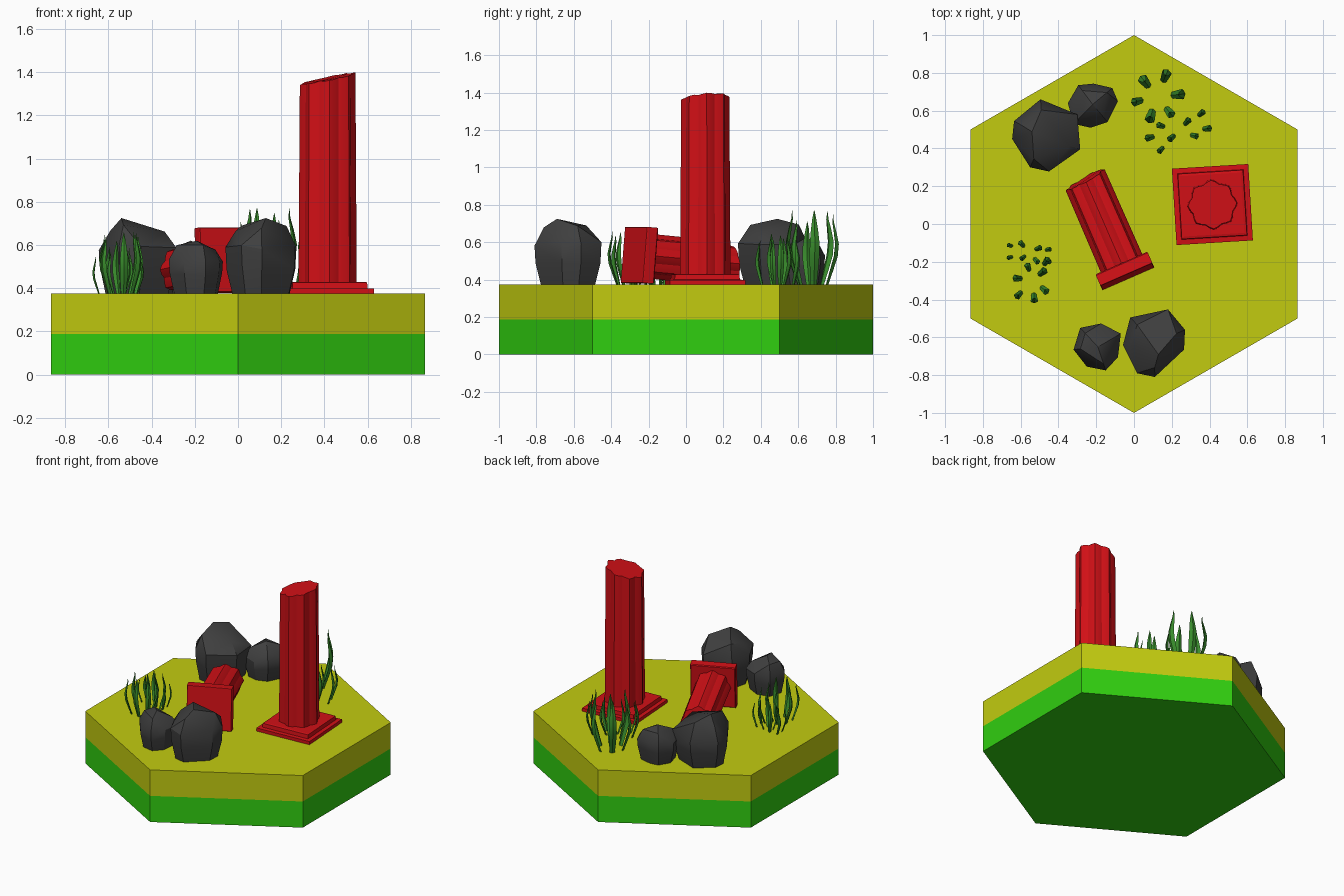
import bpy, bmesh, math, random
from mathutils import Vector, Matrix

if "Cube" in bpy.data.objects:
    bpy.data.objects.remove(bpy.data.objects["Cube"])

random.seed(4)
GROUND = 0.375


def material(name, rgb):
    m = bpy.data.materials.new(name)
    m.diffuse_color = (*rgb, 1)
    m.use_nodes = True
    m.node_tree.nodes["Principled BSDF"].inputs["Base Color"].default_value = m.diffuse_color
    return m


GREEN = material("grass_green", (0.03, 0.62, 0.005))
YELLOW = material("sand_yellow", (0.54, 0.60, 0.005))
RED = material("column_red", (0.64, 0.005, 0.008))
LEAF = material("leaf_green", (0.04, 0.26, 0.025))
STONE = material("stone_dark", (0.05, 0.05, 0.05))


def finish(bm, name, mat, smooth=None):
    bmesh.ops.recalc_face_normals(bm, faces=bm.faces)
    me = bpy.data.meshes.new(name)
    bm.to_mesh(me)
    bm.free()
    ob = bpy.data.objects.new(name, me)
    bpy.context.collection.objects.link(ob)
    me.materials.append(mat)
    if smooth:
        bpy.ops.object.select_all(action='DESELECT')
        ob.select_set(True)
        bpy.context.view_layer.objects.active = ob
        bpy.ops.object.shade_smooth_by_angle(angle=math.radians(smooth))
    return ob


def loft(bm, rings, mat=Matrix()):
    """Skin a stack of closed rings and cap both ends."""
    rows = [[bm.verts.new(mat @ Vector(p)) for p in ring] for ring in rings]
    n = len(rows[0])
    for a, b in zip(rows, rows[1:]):
        for i in range(n):
            j = (i + 1) % n
            bm.faces.new((a[i], a[j], b[j], b[i]))
    bm.faces.new(rows[0][::-1])
    bm.faces.new(rows[-1])


def ngon(r, z, n, start):
    return [(r * math.cos(start + math.tau * i / n),
             r * math.sin(start + math.tau * i / n), z) for i in range(n)]


def square(side, z):
    return ngon(side / math.sqrt(2), z, 4, math.pi / 4)


# Hexagonal two-layer base
for name, z0, z1, mat in (("base_lower", 0, 0.188, GREEN),
                          ("base_upper", 0.188, GROUND, YELLOW)):
    bm = bmesh.new()
    loft(bm, [ngon(1, z, 6, math.pi / 2) for z in (z0, z1)])
    finish(bm, name, mat)


# Fluted broken shaft
def shaft(name, mat, z0, length, r0, r1, slope):
    rings = []
    for t in (0, 1):
        ring = []
        for i in range(32):
            a = math.tau * i / 32
            r = (r0 + (r1 - r0) * t) * (0.935 + 0.065 * math.cos(8 * a))
            x, y = r * math.cos(a), r * math.sin(a)
            z = z0 + t * (length + slope[0] * x + slope[1] * y + random.uniform(-.004, .004))
            ring.append((x, y, z))
        rings.append(ring)
    bm = bmesh.new()
    loft(bm, rings, mat)
    finish(bm, name, RED, 25)


# Standing column on a stepped plinth
stand = Matrix.Translation((0.415, 0.103, GROUND)) @ Matrix.Rotation(math.radians(3.5), 4, 'Z')
bm = bmesh.new()
loft(bm, [square(0.405, 0), square(0.405, 0.023), square(0.35, 0.025),
          square(0.345, 0.052), square(0.32, 0.055)], stand)
finish(bm, "standing_plinth", RED)
shaft("standing_shaft", stand, 0.05, 0.945, 0.135, 0.129, (0.2, 0.05))

# Fallen column lying on its side, tipped slightly down at the broken end
axis = Vector((-0.40, 0.916, -0.085)).normalized()
side = axis.cross(Vector((0, 0, 1))).normalized()
up = side.cross(axis)
fallen = Matrix((side, -up, axis)).transposed().to_4x4()
if fallen.determinant() < 0:
    fallen = Matrix((side, up, axis)).transposed().to_4x4()
fallen = Matrix.Translation((-0.048, -0.249, 0.53)) @ fallen
bm = bmesh.new()
loft(bm, [square(0.295, -0.032), square(0.30, -0.028), square(0.30, 0.028), square(0.29, 0.034)], fallen)
finish(bm, "fallen_plinth", RED)
shaft("fallen_shaft", fallen, 0.03, 0.50, 0.12, 0.117, (0.1, 0.2))


# Boulders: convex hulls of scaled outline rings
def rock(name, outline, height, peak):
    c = sum((Vector(p) for p in outline), Vector((0, 0))) / len(outline)
    bm = bmesh.new()
    for k, (s, h) in enumerate(((0.80, -0.02), (0.97, 0.35), (1.0, 0.6), (0.72, 0.87))):
        for i, p in enumerate(outline):
            if k == 3 and i % 2:
                continue
            q = c + (Vector(p) - c) * s
            wob = 0 if k == 0 else random.uniform(-0.05, 0.05)
            bm.verts.new((q.x, q.y, GROUND + height * (h + wob)))
    bm.verts.new((c.x + peak[0], c.y + peak[1], GROUND + height))
    res = bmesh.ops.convex_hull(bm, input=bm.verts)
    inside = {v for v in res["geom_interior"] if isinstance(v, bmesh.types.BMVert)}
    bmesh.ops.delete(bm, geom=list(inside), context='VERTS')
    finish(bm, name, STONE, 30)


rock("rock_front_large", [(-.02, -.495), (.18, -.452), (.27, -.56), (.265, -.665),
                          (.11, -.81), (.016, -.79), (-.058, -.64)], 0.35, (.02, -.06))
rock("rock_front_small", [(-.285, -.55), (-.175, -.527), (-.07, -.58), (-.085, -.705),
                          (-.15, -.775), (-.25, -.755), (-.32, -.665)], 0.245, (0, 0))
rock("rock_back_large", [(-.495, .66), (-.30, .58), (-.285, .395), (-.45, .278),
                         (-.55, .30), (-.645, .45), (-.635, .545)], 0.35, (-.06, .03))
rock("rock_back_small", [(-.295, .735), (-.215, .743), (-.115, .72), (-.085, .65),
                         (-.14, .54), (-.23, .51), (-.32, .53), (-.35, .64)], 0.245, (0, 0))

# Grass blades: (height fraction, outward bulge, half width)
BLADE = [(-.02, 0, .04), (.2, .075, .058), (.4, .14, .068), (.58, .16, .064),
         (.75, .13, .047), (.89, .10, .026), (1, .10, .003)]


def tuft(name, centre, height, spots):
    bm = bmesh.new()
    c = Vector(centre)
    for spot in spots:
        p = Vector(spot)
        d = (p - c).normalized()
        n = Vector((-d.y, d.x))
        h = height * random.uniform(0.82, 1.0) * (1.05 if (p - c).length < 0.06 else 0.97)
        b = p - d * 0.08 * h
        rings = []
        for t, o, w in BLADE:
            m = b + d * o * h
            ring = [m + n * w * h, m + d * w * h * 0.45, m - n * w * h, m - d * w * h * 0.45]
            rings.append([(q.x, q.y, GROUND + t * h) for q in ring])
        loft(bm, rings)
    finish(bm, name, LEAF, 40)


tuft("back_grass_tall", (.12, .675), 0.42,
     [(.06, .75), (.165, .78), (.02, .65), (.23, .685), (.09, .575), (.185, .595)])
tuft("back_grass_short", (.235, .49), 0.28,
     [(.28, .54), (.355, .585), (.385, .505), (.318, .468), (.20, .458),
      (.143, .52), (.085, .458), (.143, .394)])
tuft("left_grass_tall", (-.535, -.295), 0.30,
     [(-.56, -.23), (-.614, -.288), (-.487, -.257), (-.466, -.20),
      (-.609, -.373), (-.529, -.389), (-.476, -.347)])
tuft("left_grass_short", (-.555, -.15), 0.21,
     [(-.656, -.114), (-.593, -.108), (-.656, -.177), (-.587, -.177),
      (-.508, -.13), (-.455, -.135), (-.518, -.193), (-.455, -.198)])
